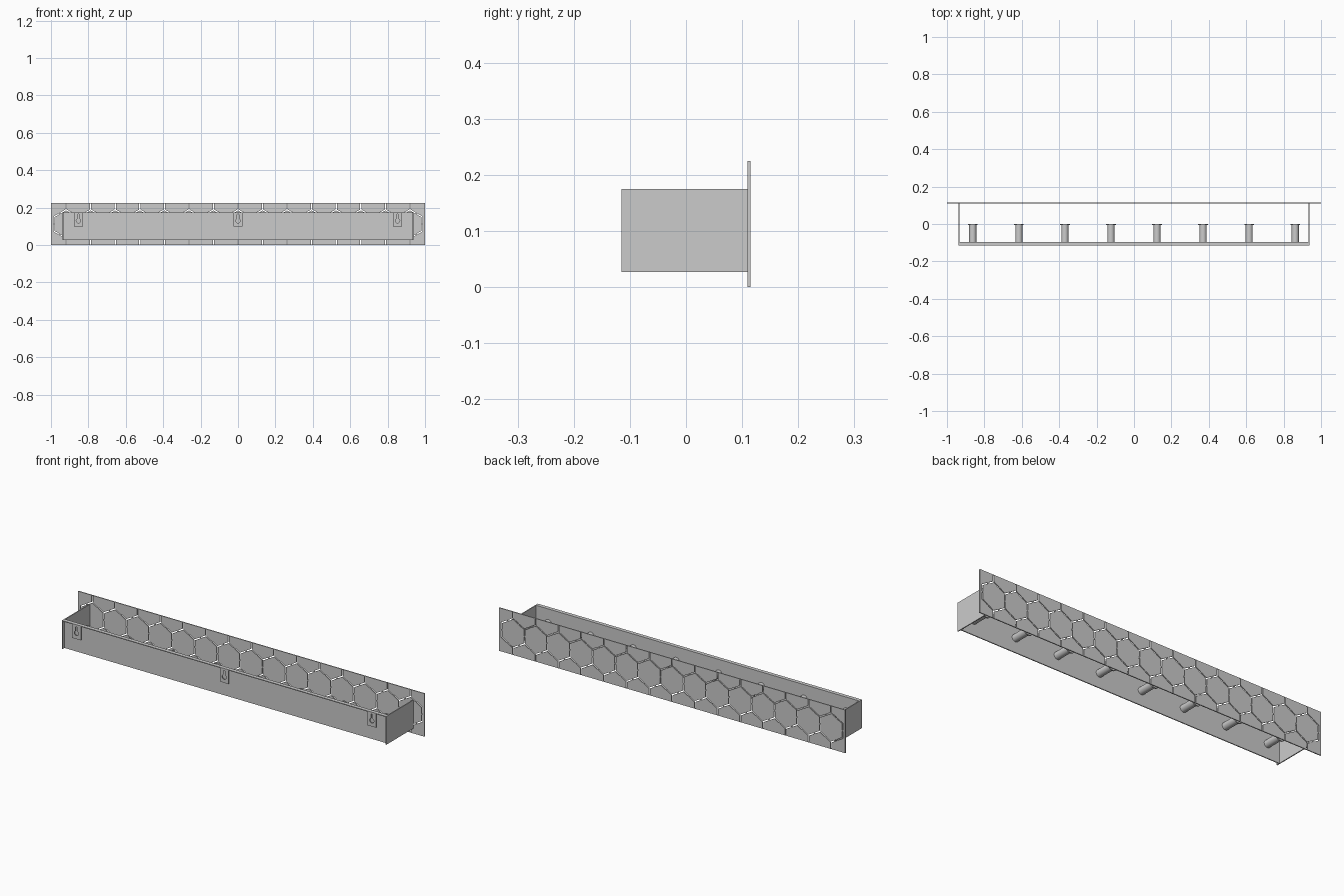
import bpy, math

if "Cube" in bpy.data.objects:
    bpy.data.objects.remove(bpy.data.objects["Cube"])

def box(name, x, y, z):
    """Box from (min, max) pairs."""
    bpy.ops.mesh.primitive_cube_add(size=1, location=[sum(p) / 2 for p in (x, y, z)])
    ob = bpy.context.object
    ob.name = name
    ob.scale = [p[1] - p[0] for p in (x, y, z)]
    bpy.ops.object.transform_apply(location=False, rotation=False, scale=True)
    return ob

def sheet(name, loops, y, thick, x=0):
    """Upright sheet in the xz plane: first loop is the outline, the rest are holes."""
    cu = bpy.data.curves.new(name, 'CURVE')
    cu.dimensions = '2D'
    cu.fill_mode = 'BOTH'
    cu.extrude = thick / 2
    for pts in loops:
        sp = cu.splines.new('POLY')
        sp.points.add(len(pts) - 1)
        for p, (u, v) in zip(sp.points, pts):
            p.co = (u, v, 0, 1)
        sp.use_cyclic_u = True
        sp.use_smooth = False
    ob = bpy.data.objects.new(name, cu)
    bpy.context.collection.objects.link(ob)
    ob.location = (x, y, 0)
    ob.rotation_euler = (math.pi / 2, 0, 0)
    bpy.ops.object.select_all(action='DESELECT')
    ob.select_set(True)
    bpy.context.view_layer.objects.active = ob
    bpy.ops.object.convert(target='MESH')
    return bpy.context.object

def rect(x0, x1, z0, z1):
    return [(x0, z0), (x1, z0), (x1, z1), (x0, z1)]

def star_slot(cx, cz, arms, h=0.003):
    """Slot junction with arms given as (angle in degrees, length)."""
    pts = []
    arms = sorted(arms)
    for i, (deg, length) in enumerate(arms):
        a = math.radians(deg)
        c, s = math.cos(a), math.sin(a)
        pts += [(cx + c * length + s * h, cz + s * length - c * h),
                (cx + c * length - s * h, cz + s * length + c * h)]
        half = math.radians((arms[(i + 1) % len(arms)][0] - deg) % 360) / 2
        r = h / math.sin(half)
        pts.append((cx + r * math.cos(a + half), cz + r * math.sin(a + half)))
    return pts

# decorative face panel with honeycomb slots
H, W = 0.225, 0.1313
side = W / math.sqrt(3)
mid, arm = H / 2, side / 2 - 0.003
loops = [rect(-1, 1, 0, H)]
for sgn in (1, -1):
    for i in range(-7, 8):
        arms = [(90, mid - side - 0.002), (210, arm), (330, arm)]
        loops.append(star_slot(i * W, mid + sgn * side, [(sgn * a % 360, l) for a, l in arms]))
    for i in range(-8, 8):
        arms = [(270, arm)]
        if i > -8:
            arms.append((150, arm))
        if i < 7:
            arms.append((30, arm))
        loops.append(star_slot((i + 0.5) * W, mid + sgn * side / 2,
                               [(sgn * a % 360, l) for a, l in arms]))
sheet("honeycomb_panel", loops, 0.1125, 0.005)

# tray frame: side walls, mounting plate and its top lip
Z0, Z1, X = 0.027, 0.175, 0.937
for s, n in ((-1, "left"), (1, "right")):
    box(n + "_wall", sorted((s * X, s * (X - 0.005))), (-0.115, 0.11), (Z0, Z1))
box("mounting_plate", (-X + 0.005, X - 0.005), (-0.100, -0.095), (Z0, Z1))
box("top_lip", (-X + 0.005, X - 0.005), (-0.115, -0.100), (Z1 - 0.004, Z1))

# keyhole hangers
def keyhole(zc=0.13, r=0.012, w=0.005, top=0.16):
    a0 = math.acos(w / r)
    pts = [(r * math.cos(t), zc + r * math.sin(t)) for t in
           [a0 - k * (math.pi + 2 * a0) / 20 for k in range(21)]]
    arc = [(w * math.cos(t), top + w * math.sin(t)) for t in
           [math.pi - k * math.pi / 8 for k in range(9)]]
    return pts + arc

for i, x in enumerate((-0.853, 0, 0.853)):
    sheet(f"keyhole_hanger_{i + 1}", [rect(-0.025, 0.025, 0.1, Z1 - 0.004), keyhole()],
          -0.1125, 0.004, x)

# coat pegs with a flared cap
for i in range(8):
    x = (i - 3.5) * 0.2463
    for name, r, y0, y1 in (("peg", 0.019, -0.096, -0.005), ("peg_cap", 0.026, -0.006, 0.001)):
        bpy.ops.mesh.primitive_cylinder_add(vertices=32, radius=r, depth=y1 - y0,
                                            location=(x, (y0 + y1) / 2, 0.101),
                                            rotation=(math.pi / 2, 0, 0))
        bpy.context.object.name = f"{name}_{i + 1}"
        bpy.ops.object.shade_smooth_by_angle()
